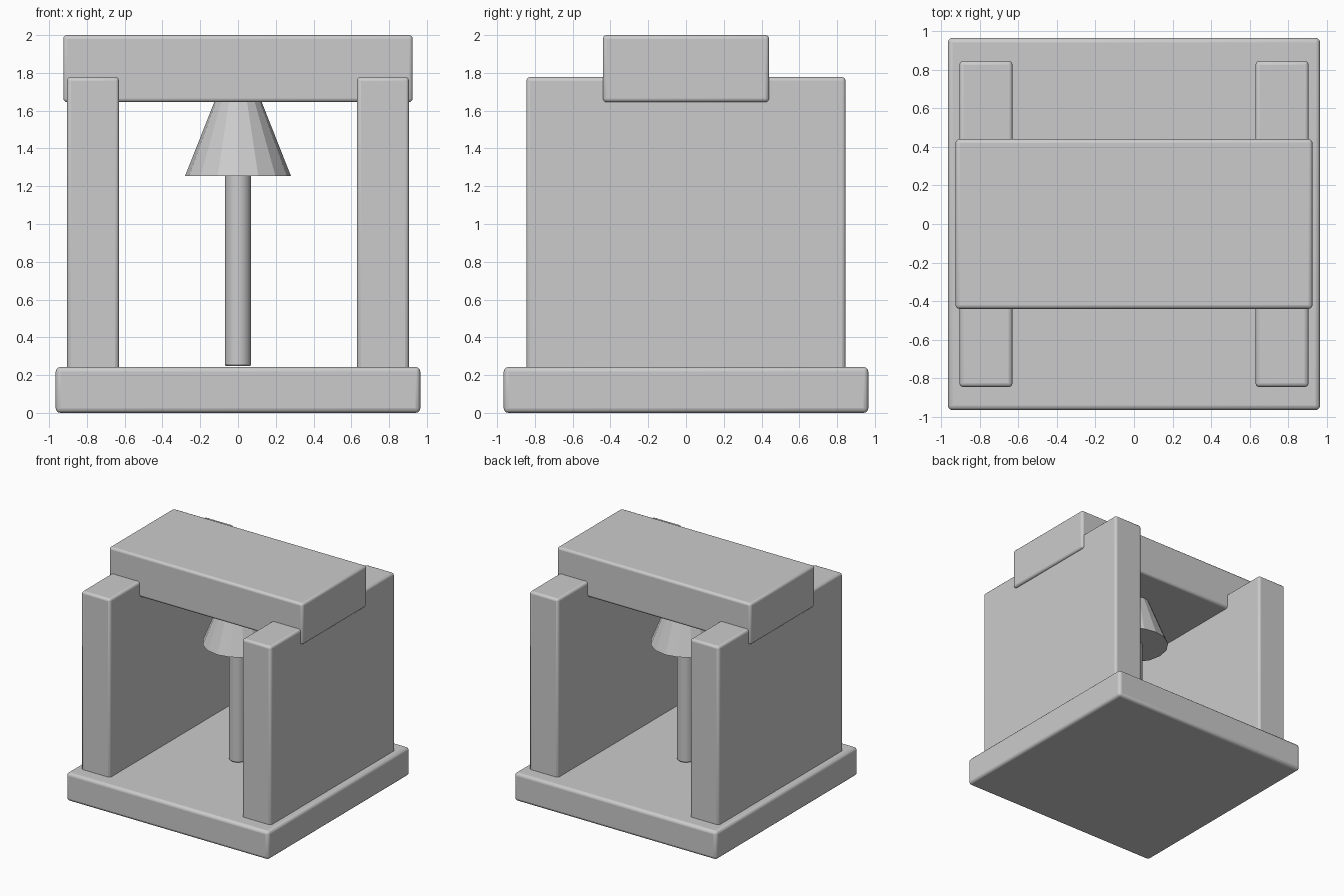
import bpy

if "Cube" in bpy.data.objects:
    bpy.data.objects.remove(bpy.data.objects["Cube"])


def bevel(obj, width, segments=3):
    mod = obj.modifiers.new("rounded_edges", "BEVEL")
    mod.width = width
    mod.segments = segments
    mod.limit_method = "ANGLE"
    mod.angle_limit = 0.9


def box(name, x0, x1, half_y, z0, z1, width=0.02):
    bpy.ops.mesh.primitive_cube_add(size=1, location=((x0 + x1) / 2, 0, (z0 + z1) / 2))
    obj = bpy.context.object
    obj.name = name
    obj.scale = (x1 - x0, 2 * half_y, z1 - z0)
    bpy.ops.object.transform_apply(location=False, rotation=False, scale=True)
    bevel(obj, width)
    bpy.ops.object.shade_smooth_by_angle()
    return obj


# Floor slab
box("base_slab", -0.965, 0.965, 0.965, 0.0, 0.243, 0.025)

# Side walls
box("right_wall", 0.63, 0.905, 0.845, 0.22, 1.778)
box("left_wall", -0.905, -0.63, 0.845, 0.22, 1.778)

# Roof beam resting in the tops of the walls
box("roof_beam", -0.925, 0.925, 0.44, 1.645, 2.0)

# Central rod
bpy.ops.mesh.primitive_cylinder_add(vertices=16, radius=0.07, depth=1.05, location=(0, 0, 0.248 + 0.525))
rod = bpy.context.object
rod.name = "centre_rod"
bevel(rod, 0.01, 2)
bpy.ops.object.shade_smooth_by_angle()

# Flat-sided cone hanging under the beam
bpy.ops.mesh.primitive_cone_add(vertices=16, radius1=0.28, radius2=0.11, depth=0.43, location=(0, 0, 1.255 + 0.215))
bpy.context.object.name = "cone_shade"
